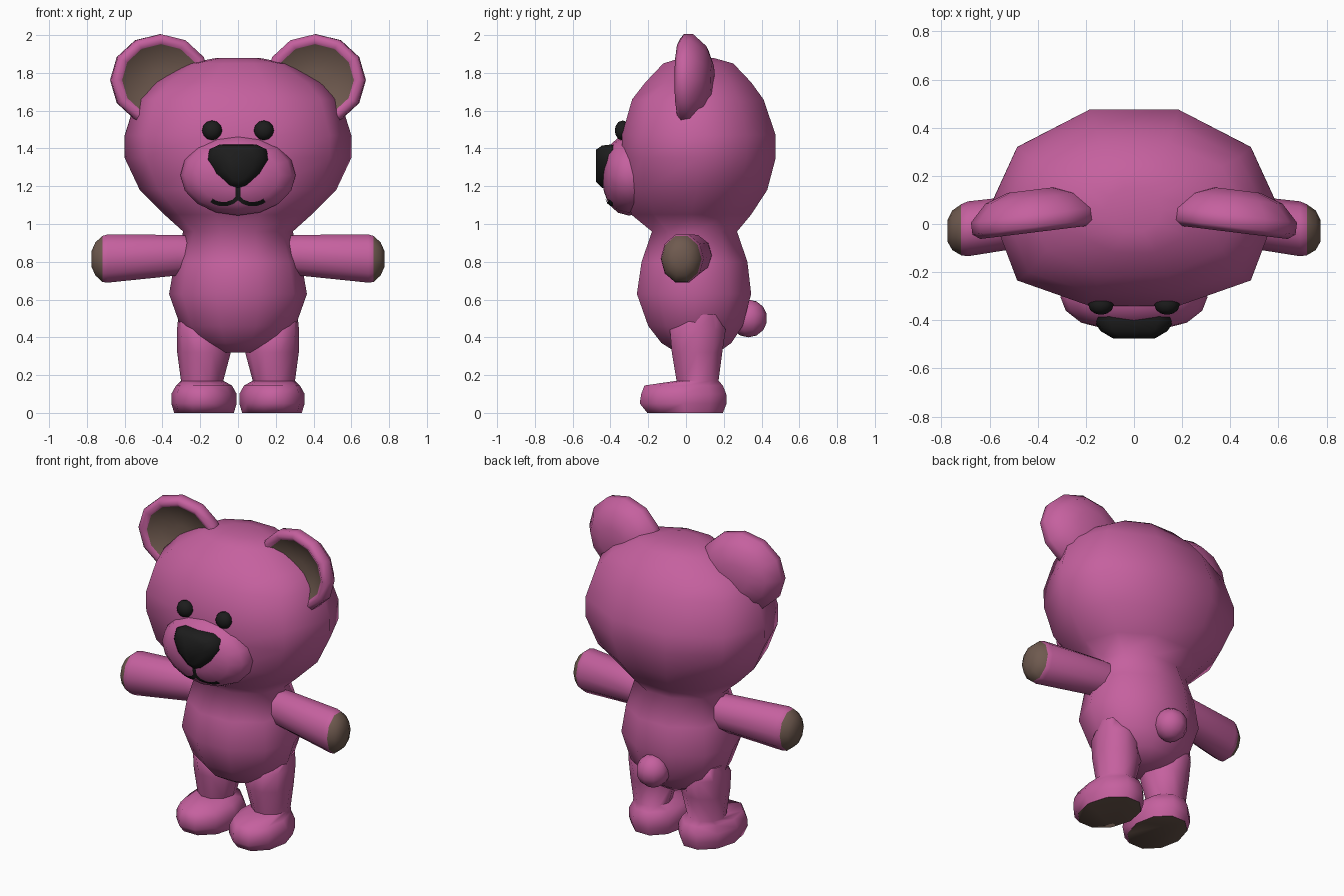
import bpy, bmesh, math
from mathutils import Vector
from mathutils.bvhtree import BVHTree

if "Cube" in bpy.data.objects:
    bpy.data.objects.remove(bpy.data.objects["Cube"])


def material(name, rgb):
    m = bpy.data.materials.new(name)
    m.diffuse_color = (*rgb, 1)
    m.use_nodes = True
    m.node_tree.nodes["Principled BSDF"].inputs["Base Color"].default_value = m.diffuse_color
    return m


PINK = material("pink fur", (0.56, 0.118, 0.345))
TAN = material("brown pads", (0.158, 0.102, 0.078))
BLACK = material("black", (0.012, 0.012, 0.012))


def finish(name, bm, mats, mirror=False, angle=50):
    me = bpy.data.meshes.new(name)
    bm.to_mesh(me)
    bm.free()
    ob = bpy.data.objects.new(name, me)
    bpy.context.collection.objects.link(ob)
    for m in mats:
        me.materials.append(m)
    bpy.ops.object.select_all(action='DESELECT')
    ob.select_set(True)
    bpy.context.view_layer.objects.active = ob
    bpy.ops.object.shade_smooth_by_angle(angle=math.radians(angle))
    if mirror:
        ob.modifiers.new("mirror", 'MIRROR').use_mirror_merge = False
    return ob


def loft(name, rings, mats, slots=None, mirror=False, angle=50):
    """Skin a list of rings and cap both ends; slots = material per cap/band/cap."""
    slots = slots or [0] * (len(rings) + 1)
    bm = bmesh.new()
    vs = [[bm.verts.new(p) for p in r] for r in rings]
    n = len(vs[0])
    bm.faces.new(vs[0][::-1]).material_index = slots[0]
    for k, (a, b) in enumerate(zip(vs, vs[1:])):
        for i in range(n):
            j = (i + 1) % n
            bm.faces.new((a[i], a[j], b[j], b[i])).material_index = slots[k + 1]
    bm.faces.new(vs[-1]).material_index = slots[-1]
    bmesh.ops.recalc_face_normals(bm, faces=bm.faces)
    return finish(name, bm, mats, mirror, angle)


def ring(c, u, v, n=10):
    c, u, v = Vector(c), Vector(u), Vector(v)
    return [c + u * math.cos(2 * math.pi * i / n) + v * math.sin(2 * math.pi * i / n)
            for i in range(n)]


def level(z, rx, y0, y1, cx=0, skew=0, flat=0):
    """Horizontal ten-sided ring from half width and front/back extents; flat squares the front."""
    ry = (y1 - y0) / 2 / math.sin(math.radians(72))
    pts = ring((cx, (y0 + y1) / 2, z), (rx, 0, 0), (-skew, ry, 0))
    for i in (6, 9):
        pts[i].y -= flat
    return pts


# Body and head in one skin; the face is flatter than the back
loft("body_and_head", [level(*r, flat=0.05 if 1.1 < r[0] < 1.7 else 0) for r in (
    (0.32, 0.11, -0.05, 0.17), (0.37, 0.22, -0.13, 0.24), (0.46, 0.305, -0.20, 0.30),
    (0.63, 0.365, -0.26, 0.345), (0.80, 0.335, -0.235, 0.325), (0.96, 0.29, -0.18, 0.27),
    (1.05, 0.39, -0.29, 0.345), (1.18, 0.52, -0.315, 0.43), (1.35, 0.60, -0.335, 0.475),
    (1.47, 0.60, -0.34, 0.475), (1.66, 0.54, -0.285, 0.41), (1.75, 0.45, -0.215, 0.345),
    (1.85, 0.27, -0.12, 0.25), (1.878, 0.12, -0.03, 0.15))], [PINK], angle=85)

# Arms with brown paw tips
loft("arm", [ring(c, (0, ry, 0), (0, 0, rz)) for c, ry, rz in (
    ((0.22, 0.04, 0.835), 0.10, 0.105), ((0.32, 0.03, 0.835), 0.105, 0.113),
    ((0.69, -0.02, 0.817), 0.114, 0.134), ((0.718, -0.024, 0.815), 0.106, 0.128),
    ((0.755, -0.026, 0.815), 0.082, 0.092), ((0.775, -0.028, 0.815), 0.045, 0.045))],
    [PINK, TAN], [0, 0, 0, 0, 1, 1, 1], mirror=True)

# Legs with feet and brown soles
loft("leg", [level(z, rx, y0, y1, cx, s) for z, cx, rx, y0, y1, s in (
    (0.0, 0.18, 0.158, -0.205, 0.195, 0.01), (0.05, 0.18, 0.173, -0.245, 0.215, 0.01),
    (0.10, 0.18, 0.173, -0.237, 0.213, 0.01), (0.145, 0.18, 0.148, -0.22, 0.195, 0.01),
    (0.17, 0.19, 0.112, -0.05, 0.172, 0), (0.32, 0.18, 0.142, -0.075, 0.192, 0),
    (0.44, 0.198, 0.125, -0.085, 0.21, 0), (0.52, 0.25, 0.065, 0.02, 0.17, 0))],
    [PINK, TAN], [1] + [0] * 8, mirror=True, angle=65)

# Shallow cupped ears, turned a little outward
a = math.radians(7)
side, back = Vector((math.cos(a), -math.sin(a), 0)), Vector((math.sin(a), math.cos(a), 0))
loft("ear", [ring(Vector((0.412, 0.018, 1.762)) + back * d, side * r * 1.09,
                  (0, 0, r), 12) for r, d in (
    (0.05, 0.01), (0.12, 0.0), (0.19, -0.035), (0.215, -0.052), (0.243, -0.03),
    (0.243, 0.02), (0.18, 0.09), (0.09, 0.124))],
    [PINK, TAN], [1, 1, 1, 0, 0, 0, 0, 0, 0], mirror=True, angle=75)

# Muzzle
muzzle = loft("muzzle", [ring((0, y, 1.258), (0.305 * r, 0, 0), (0, 0, 0.213 * r), 16)
                         for r, y in ((0.95, -0.22), (1, -0.305), (0.93, -0.36),
                                      (0.72, -0.41), (0.4, -0.435), (0.1, -0.442))], [PINK])

# Nose: rounded triangle, narrowing towards the tip
half = [(0.10, 1.42), (0.15, 1.395), (0.165, 1.34), (0.13, 1.265), (0.05, 1.20)]
outline = half + [(0, 1.185)] + [(-x, z) for x, z in half[::-1]]
loft("nose", [[Vector((x * sx, y, 1.325 + (z - 1.325) * sz)) for x, z in outline]
              for sx, sz, y in ((0.97, 0.97, -0.34), (1, 1, -0.405), (0.84, 0.95, -0.445),
                                (0.52, 0.72, -0.476))], [BLACK])

# Eyes
loft("eye", [ring((0.137, y, 1.495), (r, 0, 0), (0, 0, r), 12) for r, y in (
    (0.045, -0.31), (0.053, -0.335), (0.045, -0.358), (0.025, -0.372), (0.008, -0.376))],
    [BLACK], mirror=True)

# Tail
bm = bmesh.new()
bmesh.ops.create_uvsphere(bm, u_segments=10, v_segments=7, radius=0.1)
bmesh.ops.translate(bm, verts=bm.verts, vec=(0, 0.33, 0.5))
finish("tail", bm, [PINK])

# Mouth: thin strip laid on the muzzle surface
tree = BVHTree.FromPolygons([v.co for v in muzzle.data.vertices],
                            [p.vertices[:] for p in muzzle.data.polygons])


def on_muzzle(x, z):
    hit = tree.ray_cast(Vector((x, -2, z)), Vector((0, 1, 0)))[0]
    return (x, hit.y - 0.006, z)


def strip(name, path, w, mirror=False):
    bm = bmesh.new()
    pts = [Vector(p).lerp(Vector(q), t / 4) for p, q in zip(path, path[1:]) for t in range(4)]
    pts.append(Vector(path[-1]))
    rows = []
    for i, p in enumerate(pts):
        t = (pts[min(i + 1, len(pts) - 1)] - pts[max(i - 1, 0)]).normalized() * w / 2
        rows.append([bm.verts.new(on_muzzle(p.x - s * t.y, p.y + s * t.x)) for s in (-1, 1)])
    for (p, q), (r, s) in zip(rows, rows[1:]):
        f = bm.faces.new((p, r, s, q))
        f.normal_update()
        if f.normal.y > 0:
            f.normal_flip()
    finish(name, bm, [BLACK], mirror)


strip("mouth_stem", [(0, 1.21), (0, 1.13)], 0.024)
strip("mouth_curve", [(0, 1.142), (0.025, 1.118), (0.06, 1.106), (0.10, 1.107),
                      (0.125, 1.115), (0.14, 1.125)], 0.022, mirror=True)
